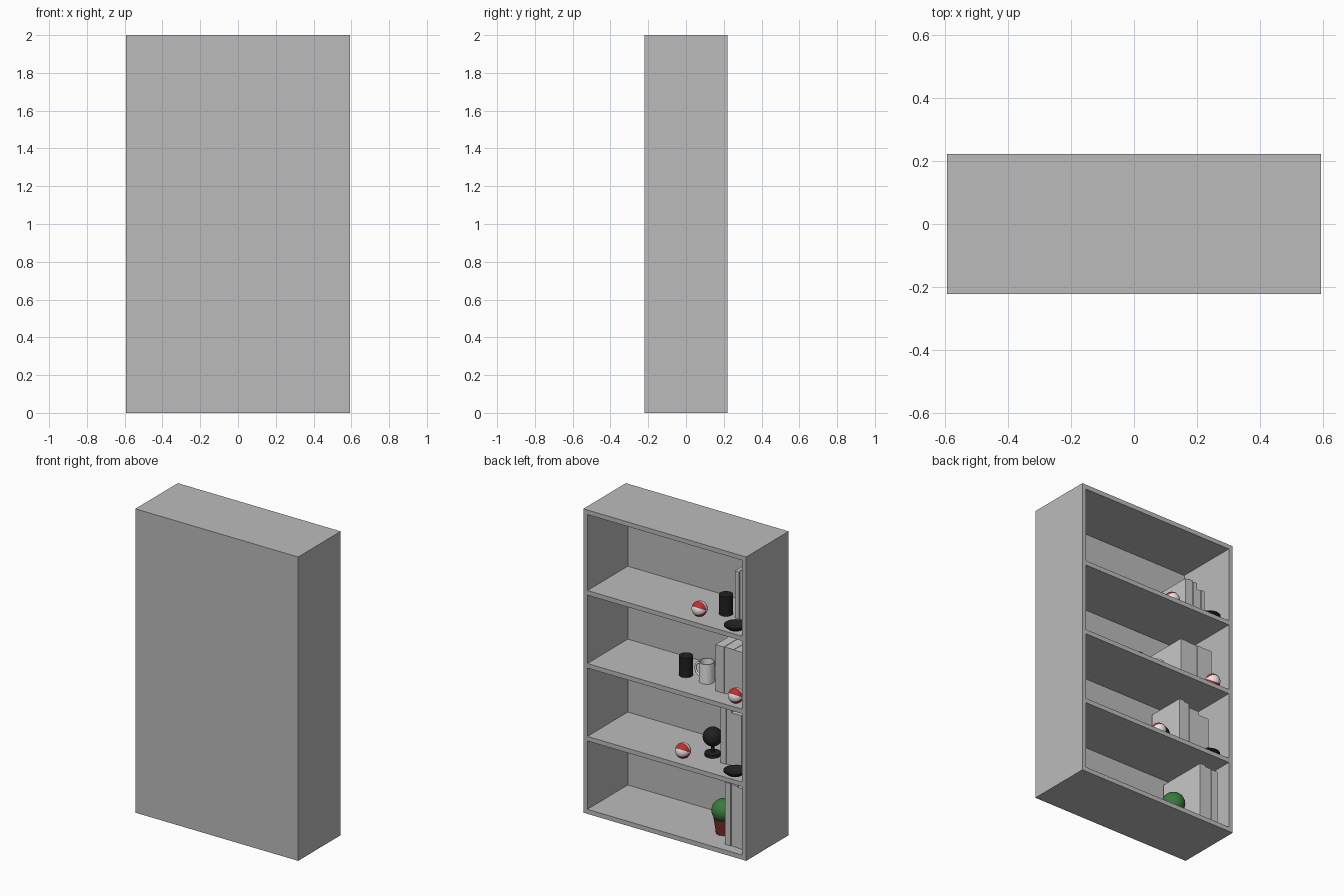
import bpy, bmesh, math
from mathutils import Matrix, Vector

if "Cube" in bpy.data.objects:
    bpy.data.objects.remove(bpy.data.objects["Cube"], do_unlink=True)


def material(name, r, g, b):
    m = bpy.data.materials.new(name)
    m.use_nodes = True
    m.diffuse_color = (r, g, b, 1)
    m.node_tree.nodes["Principled BSDF"].inputs["Base Color"].default_value = (r, g, b, 1)
    return m


GREY = material("cabinet grey", 0.5, 0.5, 0.5)
PAPER = material("book grey", 0.58, 0.58, 0.58)
WHITE = material("white", 0.8, 0.8, 0.8)
BLACK = material("black", 0.015, 0.015, 0.015)
RED = material("red", 0.5, 0.03, 0.03)
GREEN = material("leaf green", 0.04, 0.2, 0.045)
CLAY = material("pot clay", 0.22, 0.03, 0.025)


def finish(name, bm, mats, loc=(0, 0, 0), smooth=False):
    mesh = bpy.data.meshes.new(name)
    bm.to_mesh(mesh)
    bm.free()
    for m in mats:
        mesh.materials.append(m)
    ob = bpy.data.objects.new(name, mesh)
    ob.location = loc
    bpy.context.collection.objects.link(ob)
    if smooth:
        bpy.ops.object.select_all(action="DESELECT")
        ob.select_set(True)
        bpy.context.view_layer.objects.active = ob
        bpy.ops.object.shade_smooth_by_angle(angle=math.radians(40))
    return ob


def box(name, lo, hi, mat):
    bm = bmesh.new()
    lo, hi = Vector(lo), Vector(hi)
    bmesh.ops.create_cube(bm, size=1, matrix=Matrix.Translation((lo + hi) / 2) @ Matrix.Diagonal((*(hi - lo), 1)))
    return finish(name, bm, [mat])


def lathe(name, profile, loc, mat, steps=32):
    """Spin a (radius, height) profile around the z axis."""
    bm = bmesh.new()
    verts = [bm.verts.new((r, 0, z)) for r, z in profile]
    edges = [bm.edges.new(pair) for pair in zip(verts, verts[1:])]
    bmesh.ops.spin(bm, geom=verts + edges, axis=(0, 0, 1), cent=(0, 0, 0),
                   angle=math.tau, steps=steps, use_duplicate=False)
    bmesh.ops.remove_doubles(bm, verts=bm.verts, dist=0.0001)
    bmesh.ops.recalc_face_normals(bm, faces=bm.faces)
    return finish(name, bm, [mat], loc, True)


def sphere(name, radius, loc, mat):
    bm = bmesh.new()
    bmesh.ops.create_uvsphere(bm, u_segments=32, v_segments=16, radius=radius)
    return finish(name, bm, [mat], loc, True)


# Cabinet: closed panel at -y, open towards +y
W, D, T, H = 0.593, 0.221, 0.03, 2.0
SHELF = [0.0, 0.48, 0.96, 1.44]
for side, s in (("left", 1), ("right", -1)):
    xs = sorted((s * W, s * (W - T)))
    box(f"{side}_side_panel", (xs[0], -D, 0), (xs[1], D, H), GREY)
box("closed_panel", (T - W, -D, 0), (W - T, T * 0.75 - D, H), GREY)
for i, z in enumerate(SHELF + [H - T]):
    box(f"shelf_{i}", (T - W, T * 0.75 - D, z), (W - T, D, z + T), GREY)
FLOOR = [z + T for z in SHELF]

# Books: shelf, first +x edge, spine y, then (thickness, height) of each
rows = [
    (0, -0.392, 0.155, [(0.045, 0.41), (0.046, 0.405), (0.05, 0.40)]),
    (1, -0.30, 0.07, [(0.042, 0.385), (0.038, 0.38), (0.078, 0.35), (0.076, 0.33)]),
    (2, -0.285, 0.10, [(0.063, 0.305), (0.07, 0.305), (0.112, 0.305)]),
    (3, -0.379, 0.032, [(0.033, 0.31), (0.03, 0.32), (0.032, 0.31), (0.03, 0.27), (0.03, 0.275)]),
]
for level, x, spine, books in rows:
    for n, (thick, tall) in enumerate(books):
        z = FLOOR[level]
        box(f"book_{level}_{n}", (x - thick + 0.003, -0.19, z), (x, spine - 0.004 * (n % 2), z + tall), PAPER)
        x -= thick

# Striped balls: six wedges around the x axis
R = 0.048
for n, (level, x, y) in enumerate([(1, -0.077, 0.14), (2, -0.48, 0.166), (3, -0.19, 0.13)]):
    bm = bmesh.new()
    bmesh.ops.create_uvsphere(bm, u_segments=36, v_segments=18, radius=R,
                              matrix=Matrix.Rotation(math.pi / 2, 4, "Y"))
    for f in bm.faces:
        c = f.calc_center_median()
        wedge = math.floor((math.atan2(c.z, c.y) + math.pi / 6) / (math.pi / 3))
        f.material_index = wedge % 2
    finish(f"ball_{n}", bm, [WHITE, RED], (x, y, FLOOR[level] + R), True)

# Black cylinders
for n, (level, x, y) in enumerate([(2, -0.01, 0.015), (3, -0.3, 0.012)]):
    lathe(f"canister_{n}", [(0, 0), (0.042, 0), (0.042, 0.128), (0, 0.128)], (x, y, FLOOR[level]), BLACK)

# Shallow dishes
for n, (level, x, y) in enumerate([(1, -0.462, 0.15), (3, -0.467, 0.15)]):
    lathe(f"dish_{n}", [(0, 0), (0.045, 0), (0.07, 0.02), (0.07, 0.027), (0.064, 0.027), (0.042, 0.01), (0, 0.01)],
          (x, y, FLOOR[level]), BLACK)

# Mug with a ring handle towards +x
mug = Vector((-0.162, 0.015, FLOOR[2]))
lathe("mug_body", [(0, 0), (0.048, 0), (0.048, 0.13), (0.042, 0.13), (0.042, 0.01), (0, 0.01)], mug, WHITE)
curve = bpy.data.curves.new("mug_handle", "CURVE")
curve.dimensions = "3D"
curve.bevel_depth = 0.007
curve.bevel_resolution = 3
spline = curve.splines.new("POLY")
spline.points.add(12)
for i, p in enumerate(spline.points):
    a = math.pi * (i / 12 - 0.5)
    p.co = (0.045 + 0.037 * math.cos(a), 0, 0.068 + 0.042 * math.sin(a), 1)
curve.materials.append(WHITE)
handle = bpy.data.objects.new("mug_handle", curve)
handle.location = mug
bpy.context.collection.objects.link(handle)

# Globe on a stand
globe = Vector((-0.2, 0.008, FLOOR[1]))
lathe("globe_stand", [(0, 0), (0.048, 0), (0.048, 0.02), (0.01, 0.022), (0.01, 0.08), (0, 0.08)], globe, BLACK)
sphere("globe_sphere", 0.06, globe + Vector((0, 0, 0.122)), BLACK)

# Potted plant
plant = Vector((-0.29, 0.025, FLOOR[0]))
lathe("plant_pot", [(0, 0), (0.045, 0), (0.06, 0.1), (0, 0.1)], plant, CLAY)
sphere("plant_foliage", 0.072, plant + Vector((0, 0, 0.148)), GREEN)
